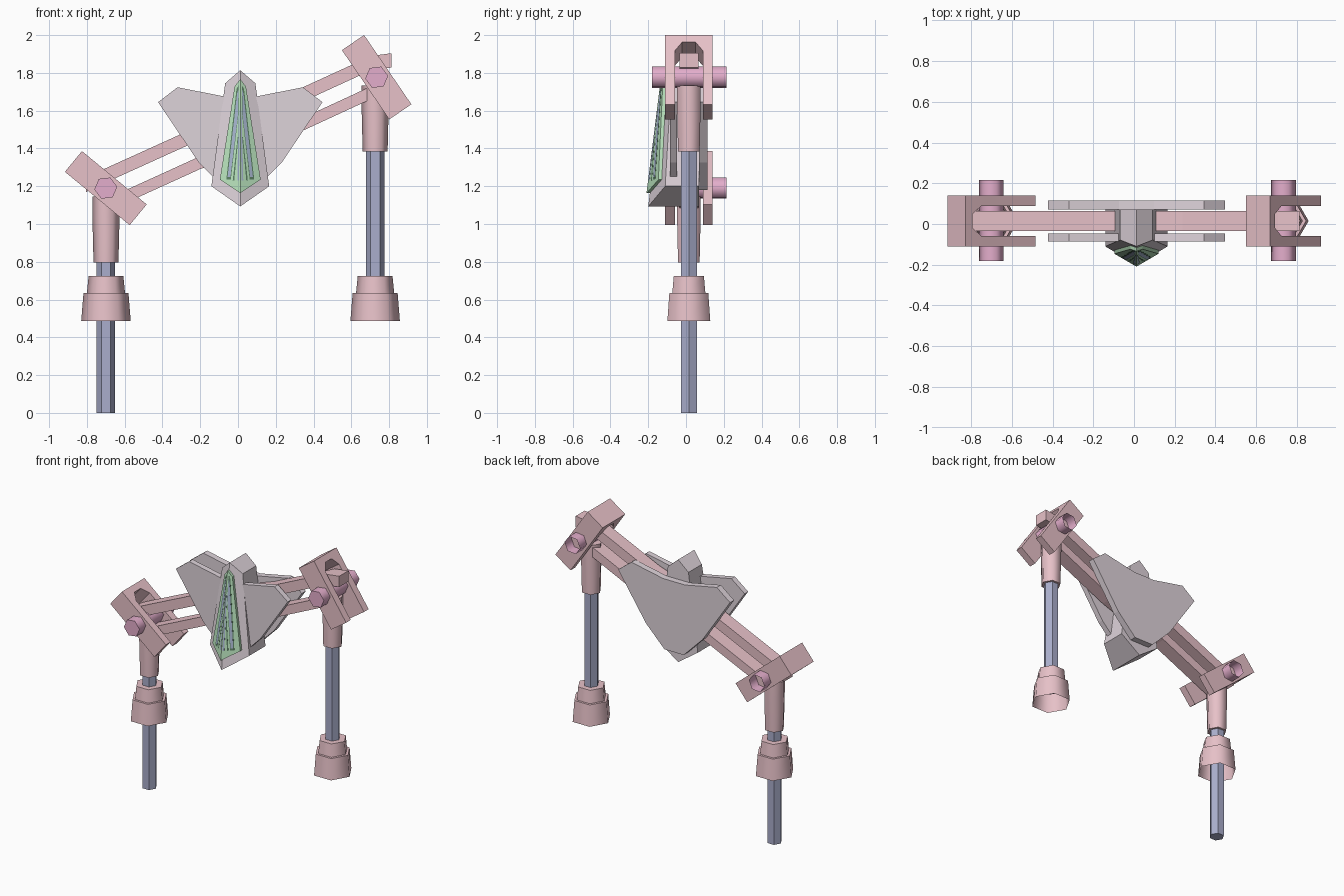
import bpy, bmesh, math
from mathutils import Vector, Matrix

if "Cube" in bpy.data.objects:
    bpy.data.objects.remove(bpy.data.objects["Cube"])

Y0 = 0.015   # depth of the linkage centre plane
DX = 0.006   # sideways centring offset


def material(name, r, g, b):
    m = bpy.data.materials.new(name)
    lin = [((c / 255 + 0.055) / 1.055) ** 2.4 for c in (r, g, b)]
    m.diffuse_color = (*lin, 1)
    m.use_nodes = True
    m.node_tree.nodes["Principled BSDF"].inputs["Base Color"].default_value = m.diffuse_color
    return m


PINK = material("dusty_pink", 232, 194, 201)
MAUVE = material("mauve_pink", 228, 174, 204)
GREY = material("warm_grey", 222, 211, 218)
SLATE = material("slate_blue", 170, 174, 204)
GREEN = material("pale_green", 184, 226, 188)
DARK = material("dark_green", 92, 128, 100)
BLUE = material("panel_blue", 168, 182, 208)


def finish(name, bm, mat, matrix=None, smooth=False):
    bmesh.ops.recalc_face_normals(bm, faces=bm.faces)
    bmesh.ops.transform(bm, matrix=Matrix.Translation((DX, 0, 0)) @ (matrix or Matrix()), verts=bm.verts)
    if smooth:   # soften the long sides, keep rims and steps sharp
        for f in bm.faces:
            f.smooth = True
        for e in bm.edges:
            if len(e.link_faces) == 2 and e.calc_face_angle() > math.radians(62):
                e.smooth = False
    me = bpy.data.meshes.new(name)
    bm.to_mesh(me)
    bm.free()
    ob = bpy.data.objects.new(name, me)
    bpy.context.collection.objects.link(ob)
    me.materials.append(mat)
    return ob


def loft(name, rings, mat, caps=(True, True), matrix=None, smooth=False):
    """Skin a list of equal-length point rings."""
    bm = bmesh.new()
    vs = [[bm.verts.new(p) for p in ring] for ring in rings]
    n = len(rings[0])
    for a, b in zip(vs, vs[1:]):
        for i in range(n):
            j = (i + 1) % n
            bm.faces.new((a[i], a[j], b[j], b[i]))
    if caps[0]:
        bm.faces.new(vs[0])
    if caps[1]:
        bm.faces.new(vs[-1])
    return finish(name, bm, mat, matrix, smooth)


def hexring(r, z, x=0, y=0, turn=0):
    return [(x + r * math.cos(turn + i * math.pi / 3),
             y + r * math.sin(turn + i * math.pi / 3), z) for i in range(6)]


def beam(name, path, thick):
    """Square beam along (x, z) points; thick is its vertical height."""
    h, d = thick / 2, 0.05
    rings = [[(x, Y0 + s * d, z + u * h) for u, s in ((1, 1), (1, -1), (-1, -1), (-1, 1))]
             for x, z in path]
    return loft(name, rings, PINK)


def clevis(name, centre, along):
    """U-shaped bracket: closed at its upper outer end, two cheeks below."""
    L, W, gap = 0.222, 0.125, 0.074
    prof = [(-L, -W), (L, -W), (L, -gap), (-L + 0.1, -gap), (-L + 0.045, -0.035),
            (-L + 0.045, 0.035), (-L + 0.1, gap), (L, gap), (L, W), (-L, W)]
    d = Vector((along[0], 0, along[1])).normalized()
    n = Vector((-d.z, 0, d.x))
    c = Vector((centre[0], Y0, centre[1]))
    rings = [[c + d * s + Vector((0, y, 0)) + n * t for s, y in prof] for t in (-0.071, 0.071)]
    return loft(name, rings, PINK)


# Legs: bracket, pin, sleeve, rod and foot at each end of the linkage
for side, px, pz, along, lx, rod in (
        ("left", -0.706, 1.190, (0.34, -0.28), -0.705, 0.0),
        ("right", 0.728, 1.777, (0.25, -0.366), 0.720, 0.58)):
    clevis(side + "_bracket", (px, pz), along)
    to_y = Matrix.Translation((px, Y0 + 0.002, pz)) @ Matrix.Rotation(math.pi / 2, 4, 'X')
    loft(side + "_pin", [hexring(0.061, -0.198, turn=0.12), hexring(0.061, 0.198, turn=0.12)],
         MAUVE, (False, True), to_y, True)
    loft(side + "_sleeve", [hexring(0.066, pz - 0.393, lx, Y0), hexring(0.072, pz - 0.15, lx, Y0),
                            hexring(0.072, pz - 0.045, lx, Y0)], PINK, smooth=True)
    loft(side + "_rod", [hexring(0.049, rod, lx, Y0), hexring(0.049, rod + 1.0, lx, Y0)], SLATE)
    loft(side + "_foot", [hexring(0.131, 0.487, lx, Y0), hexring(0.119, 0.635, lx, Y0),
                          hexring(0.101, 0.635, lx, Y0), hexring(0.092, 0.725, lx, Y0)],
         PINK, (False, True), smooth=True)

# Parallel linkage beams, slightly cranked
beam("upper_beam", [(-0.81, 1.207), (-0.762, 1.232), (-0.206, 1.484), (0.233, 1.638),
                    (0.70, 1.852), (0.806, 1.866)], 0.076)
beam("lower_beam", [(-0.70, 1.100), (-0.206, 1.325), (0.233, 1.480), (0.72, 1.705)], 0.068)


def mirrored(half, cx=0.006):
    """Close a right-half outline (top to bottom) into a full one."""
    left = [(-x, z) for x, z in reversed(half) if x > 0]
    return [(x + cx, z) for x, z in half + left]


# Winged plates either side of the beams
wing = mirrored([(0.085, 1.675), (0.332, 1.724), (0.435, 1.645), (0.22, 1.326), (0.075, 1.18)])
for name, y1, y2 in (("front_wing_plate", -0.086, -0.047), ("rear_wing_plate", 0.070, 0.115)):
    loft(name, [[(x, y, z) for x, z in wing] for y in (y1, y2)], GREY)


def surf(x, z):
    """Leaning, ridged front of the shield."""
    return -0.2 + 0.125 * (z - 1.093) + 0.5 * abs(x - 0.006)


def ridged(name, half, mat, proud, back=None):
    """Symmetric solid whose front follows the ridge; half runs tip to tip."""
    bm = bmesh.new()
    pts = mirrored(half)
    k = len(half)
    f = [bm.verts.new((x, surf(x, z) - proud, z)) for x, z in pts]
    b = [bm.verts.new((x, surf(x, z) if back is None else back, z)) for x, z in pts]
    n = len(pts)
    bm.faces.new(f[:k])
    bm.faces.new([f[0]] + f[k - 1:])
    for i in range(n):
        bm.faces.new((f[i], f[(i + 1) % n], b[(i + 1) % n], b[i]))
    if back is not None:
        bm.faces.new(b)
    return finish(name, bm, mat)


# Shield body and its raised green badge
ridged("shield_body", [(0, 1.814), (0.08, 1.745), (0.153, 1.2), (0, 1.093)], GREY, 0, 0.07)
ridged("green_badge", [(0, 1.767), (0.030, 1.728), (0.108, 1.235), (0, 1.163)], GREEN, 0.018)


def inlay(name, half, mat, proud):
    """Thin panels laid on both sides of the badge."""
    for s, tag in ((1, "right_"), (-1, "left_")):
        pts = [(0.006 + s * x, z) for x, z in half]
        loft(tag + name, [[(x, surf(x, z) - p, z) for x, z in pts] for p in (0.017, proud)], mat)


inlay("groove", [(0.008, 1.735), (0.020, 1.715), (0.074, 1.235), (0.050, 1.235), (0.010, 1.58)], DARK, 0.0186)
inlay("blue_panel", [(0.010, 1.71), (0.017, 1.69), (0.067, 1.25), (0.052, 1.25), (0.012, 1.58)], BLUE, 0.0192)
inlay("inner_groove", [(0.010, 1.46), (0.014, 1.46), (0.040, 1.23), (0.032, 1.23)], DARK, 0.0186)
inlay("inner_panel", [(0.003, 1.60), (0.007, 1.60), (0.016, 1.23), (0.006, 1.23)], BLUE, 0.0190)
